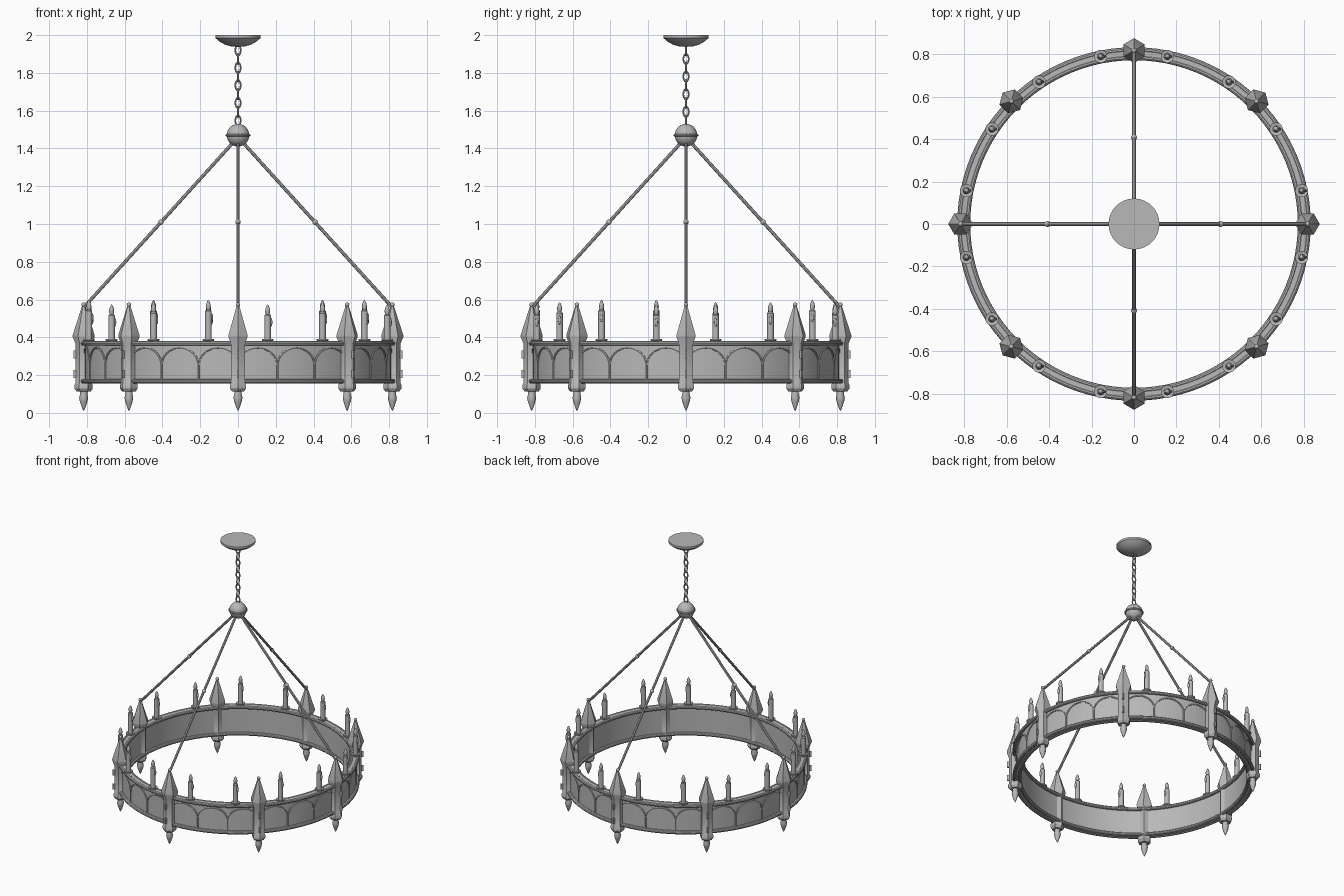
import bpy, bmesh, math
from mathutils import Matrix, Vector

if "Cube" in bpy.data.objects:
    bpy.data.objects.remove(bpy.data.objects["Cube"])

grey = bpy.data.materials.new("iron_grey")
grey.diffuse_color = (0.48, 0.48, 0.48, 1)
grey.use_nodes = True
grey.node_tree.nodes["Principled BSDF"].inputs["Base Color"].default_value = grey.diffuse_color


def add(name, me, loc=(0, 0, 0), rot_z=0.0):
    ob = bpy.data.objects.new(name, me)
    ob.location = loc
    ob.rotation_euler.z = rot_z
    bpy.context.collection.objects.link(ob)
    return ob


def finish(name, bm):
    bmesh.ops.recalc_face_normals(bm, faces=bm.faces)
    me = bpy.data.meshes.new(name)
    bm.to_mesh(me)
    bm.free()
    me.materials.append(grey)
    me.shade_smooth()
    me.set_sharp_from_angle(angle=math.radians(32))
    return me


def lathe(bm, profile, n, closed=False, offset=(0, 0, 0)):
    """Spin (radius, z) points round z."""
    start = [bm.verts.new((r, 0, z)) for r, z in profile]
    edges = [bm.edges.new(p) for p in zip(start, start[1:])]
    if closed:
        edges.append(bm.edges.new((start[-1], start[0])))
    old = set(bm.verts) - set(start)
    bmesh.ops.spin(bm, geom=start + edges, cent=(0, 0, 0), axis=(0, 0, 1),
                   angle=2 * math.pi, steps=n, use_duplicate=False)
    new = [v for v in bm.verts if v not in old]
    bmesh.ops.remove_doubles(bm, verts=new, dist=1e-5)
    new = [v for v in bm.verts if v not in old]
    bmesh.ops.translate(bm, verts=new, vec=offset)


def lathe_mesh(name, profile, n, closed=False):
    bm = bmesh.new()
    lathe(bm, profile, n, closed)
    return finish(name, bm)


def circle(r, z, rr, n=10):
    return [(r + rr * math.cos(2 * math.pi * i / n), z + rr * math.sin(2 * math.pi * i / n))
            for i in range(n)]


def sphere(bm, pos, r, scale=(1, 1, 1), u=12, v=8):
    m = Matrix.Translation(pos) @ Matrix.Diagonal((*scale, 1))
    bmesh.ops.create_uvsphere(bm, u_segments=u, v_segments=v, radius=r, matrix=m)


def tube(name, pts, r, cyclic=False, res=2):
    cu = bpy.data.curves.new(name, 'CURVE')
    cu.dimensions = '3D'
    cu.bevel_depth, cu.bevel_resolution, cu.use_fill_caps = r, res, True
    sp = cu.splines.new('POLY')
    sp.points.add(len(pts) - 1)
    for p, c in zip(sp.points, pts):
        p.co = (*c, 1)
    sp.use_cyclic_u = cyclic
    tmp = add(name + "_curve", cu)
    bpy.context.view_layer.update()
    bm = bmesh.new()
    me = bpy.data.meshes.new_from_object(tmp.evaluated_get(bpy.context.evaluated_depsgraph_get()))
    bm.from_mesh(me)
    bpy.data.objects.remove(tmp)
    bpy.data.meshes.remove(me)
    return finish(name, bm)


# ceiling canopy
add("ceiling_canopy", lathe_mesh("ceiling_canopy", [
    (0, 2), (.12, 2), (.12, 1.985), (.1, 1.967), (.07, 1.95), (.035, 1.94), (0, 1.938)], 32))

# chain of oval links, alternately turned
oval = []
for i in range(16):
    a = 2 * math.pi * i / 16
    oval.append((.014 * math.cos(a), 0, .028 * math.sin(a)))
link = tube("chain_link", oval, .005, cyclic=True, res=1)
for i in range(9):
    add("chain_link", link, (0, 0, 1.92 - .0465 * i), (i % 2) * math.pi / 2)

# hub ball with belt
bm = bmesh.new()
sphere(bm, (0, 0, 1.47), .06, u=24, v=12)
lathe(bm, circle(.058, 1.47, .008), 32, True)
add("hub_ball", finish("hub_ball", bm))

# ring band with rails inside and outside, top and bottom
add("ring_band", lathe_mesh("ring_band", [(.79, .165), (.81, .165), (.81, .37), (.79, .37)], 96, True))
for z in (.168, .368):
    for r in (.784, .82):
        add("ring_rail", lathe_mesh("ring_rail", circle(r, z, .0125), 96, True))
    add("ring_flange", lathe_mesh("ring_flange", [
        (.782, z - .007), (.822, z - .007), (.822, z + .01), (.782, z + .01)], 96, True))

# arcade: one arch bent round the band, repeated three times per bay
step = math.radians(15)
pts = []
for i in range(17):
    t = math.pi * i / 16
    a = step / 2 * math.cos(t)
    pts.append((.811 * math.cos(a), .811 * math.sin(a), .25 + .095 * math.sin(t)))
arch = tube("arch", pts, .006, res=1)
post = tube("arch_post", [(.811, 0, .17), (.811, 0, .255)], .0065, res=1)
for i in range(24):
    add("arch", arch, rot_z=step * (i + .5))
    if i % 3:
        add("arch_post", post, rot_z=step * i)

# towers: hexagonal body, spire, collar, slit windows, pendant
R = .817
bm = bmesh.new()
lathe(bm, [(0, .112), (.036, .112), (.048, .128), (.048, .15), (.043, .158), (.043, .365),
           (.058, .402), (.058, .412), (.01, .562), (0, .562)], 6, offset=(R, 0, 0))
lathe(bm, [(0, .01), (.008, .025), (.02, .06), (.024, .08), (.019, .1), (.019, .115), (0, .115)],
      12, offset=(R, 0, 0))
sphere(bm, (R, 0, .573), .012)
for z in (.205, .31):
    bmesh.ops.create_cube(bm, size=1, matrix=Matrix.Translation((R + .044, 0, z))
                          @ Matrix.Diagonal((.022, .011, .042, 1)))
tower = finish("tower", bm)
for i in range(8):
    add("tower", tower, rot_z=math.pi / 4 * i)

# suspension rods with a bead halfway
top, low = Vector((0, 0, 1.46)), Vector((.815, 0, .56))
rod = tube("suspension_rod", [top, low], .009)
bm = bmesh.new()
sphere(bm, (top + low) / 2, .0145)
bead = finish("rod_bead", bm)
for i in range(4):
    add("suspension_rod", rod, rot_z=math.pi / 2 * i)
    add("rod_bead", bead, rot_z=math.pi / 2 * i)

# candles in three heights: drip pan, wax with a drip, flame bulb
candles = []
for k in range(3):
    h = .515 + .012 * k
    bm = bmesh.new()
    lathe(bm, [(0, .375), (.02, .375), (.031, .383), (.031, .391), (.022, .388), (.0, .388)], 20)
    lathe(bm, [(0, .385), (.0175, .385), (.0175, h), (.013, h + .006), (0, h + .006)], 16)
    lathe(bm, [(0, h), (.009, h + .006), (.0135, h + .02), (.012, h + .036), (.006, h + .052),
               (0, h + .06)], 12)
    sphere(bm, (.017, 0, h - .035), .008, (1, 1, 3))
    candles.append(finish("candle", bm))
for i in range(16):
    a = math.radians(11.25 + 22.5 * i)
    add("candle", candles[i % 3], (.805 * math.cos(a), .805 * math.sin(a), 0))
